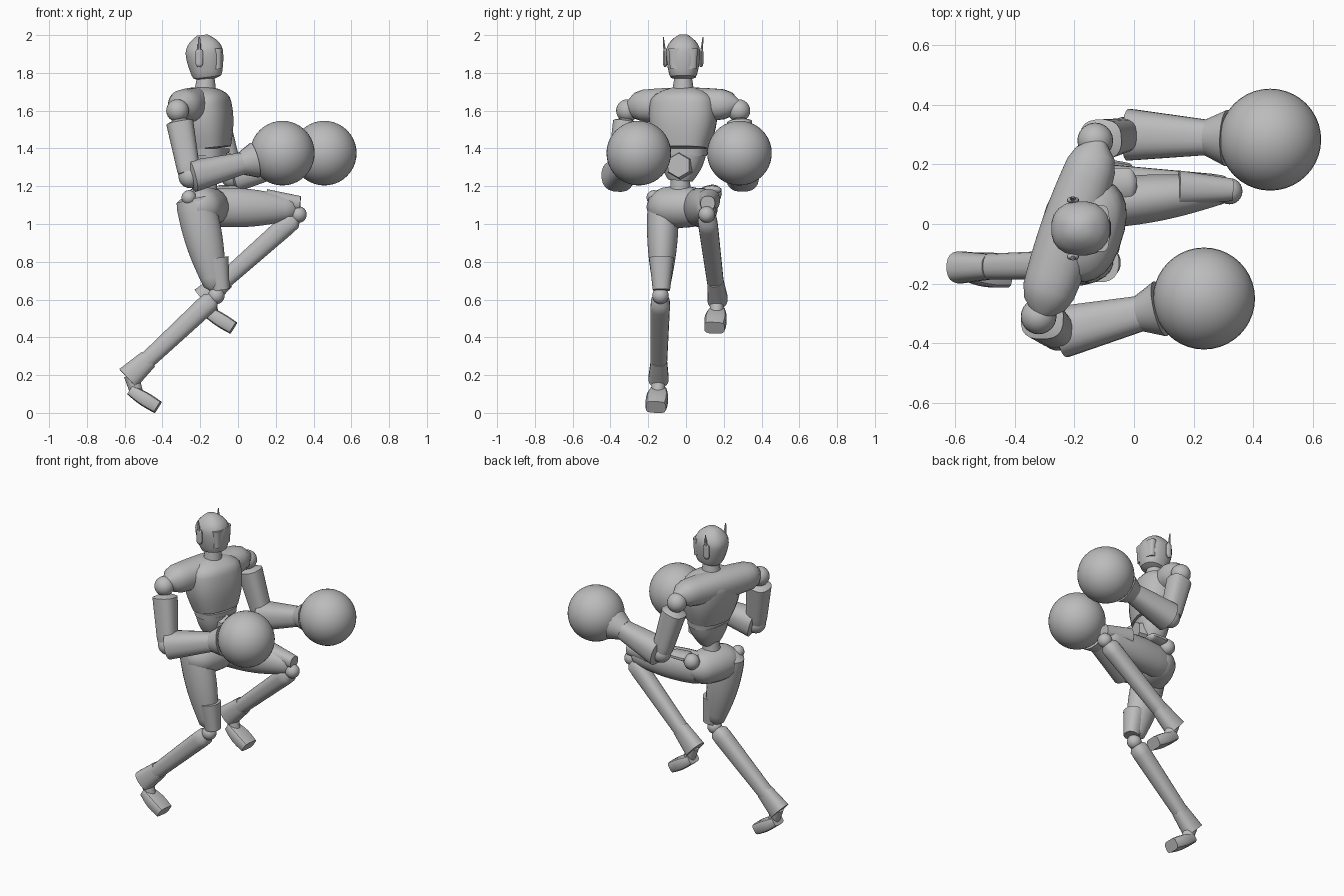
import bpy, bmesh, math
from mathutils import Vector, Matrix

cube = bpy.data.objects.get("Cube")
if cube:
    bpy.data.objects.remove(cube, do_unlink=True)

grey = bpy.data.materials.new("plain_grey")
grey.use_nodes = True
colour = (0.5, 0.5, 0.5, 1)
grey.diffuse_color = colour
grey.node_tree.nodes["Principled BSDF"].inputs["Base Color"].default_value = colour

FORWARD = Vector((1, 0, 0))
SIDEWAYS = Vector((0, 1, 0))
TWISTED = Matrix.Rotation(math.radians(-17), 3, 'Z') @ SIDEWAYS   # upper body turn


def finish(name, bm, angle):
    bmesh.ops.recalc_face_normals(bm, faces=bm.faces)
    mesh = bpy.data.meshes.new(name)
    bm.to_mesh(mesh)
    bm.free()
    mesh.materials.append(grey)
    obj = bpy.data.objects.new(name, mesh)
    bpy.context.collection.objects.link(obj)
    bpy.ops.object.select_all(action='DESELECT')
    obj.select_set(True)
    bpy.context.view_layer.objects.active = obj
    bpy.ops.object.shade_smooth_by_angle(angle=math.radians(angle))


def rounding(distance, length):
    """Quarter-circle narrowing near an end, never quite closing."""
    if distance >= length:
        return 1
    return max(0.3, math.sqrt(1 - (1 - distance / length) ** 2))


def limb(name, start, end, width_start, width_end, belly=0, flat=1, square=1,
         soft_start=0, soft_end=0, side=SIDEWAYS, sides=20, steps=14):
    """Tapered body from start to end; widths are half widths along side."""
    start, end = Vector(start), Vector(end)
    axis = (end - start).normalized()
    across = (side - axis * side.dot(axis)).normalized()
    through = axis.cross(across)
    bm = bmesh.new()
    rings = []
    for step in range(steps + 1):
        t = step / steps
        width = width_start + (width_end - width_start) * t + belly * math.sin(math.pi * t)
        width *= rounding(t, soft_start) * rounding(1 - t, soft_end)
        ring = []
        for i in range(sides):
            turn = math.tau * (i + 0.5) / sides
            c, s = math.cos(turn), math.sin(turn)
            c = math.copysign(abs(c) ** square, c)
            s = math.copysign(abs(s) ** square, s)
            point = start.lerp(end, t) + (across * c + through * s * flat) * width
            ring.append(bm.verts.new(point))
        rings.append(ring)
    for lower, upper in zip(rings, rings[1:]):
        for i in range(sides):
            bm.faces.new((lower[i - 1], lower[i], upper[i], upper[i - 1]))
    bm.faces.new(rings[0])
    bm.faces.new(rings[-1])
    finish(name, bm, 40)


def ball(name, centre, radius, segments=24):
    bm = bmesh.new()
    bmesh.ops.create_uvsphere(bm, u_segments=segments, v_segments=segments // 2,
                              radius=radius, matrix=Matrix.Translation(centre))
    finish(name, bm, 60)


# Head, visor and neck
limb("head", (-.16, -.015, 1.76), (-.19, -.015, 2), .065, .085, belly=.015, flat=1.1,
     square=.85, soft_start=.1, soft_end=.4)
limb("visor", (-.11, -.015, 1.82), (-.11, -.015, 1.93), .07, .078, flat=.36, square=.6)
limb("neck", (-.175, -.015, 1.66), (-.17, -.015, 1.79), .065, .045)

# Ear discs with a pointed fin on each
for label, sign in (("left", 1), ("right", -1)):
    ear = Vector((-.205, sign * .095 - .015, 1.88))
    drop = Vector((0, 0, .05))
    limb(label + "_ear", ear - drop, ear + drop, .012, .012, flat=1.7,
         soft_start=.2, soft_end=.2, sides=12)
    limb(label + "_ear_fin", ear, ear + drop * 2.2 + SIDEWAYS * sign * .01,
         .01, .003, flat=1.5, sides=6)

# Torso
limb("chest", (-.19, -.01, 1.725), (-.15, -.02, 1.4), .16, .14, belly=.03, flat=.75,
     square=.8, soft_start=.25, side=TWISTED, sides=24)
limb("belt", (-.15, -.02, 1.4), (-.15, -.02, 1.36), .135, .13, flat=.72,
     square=.8, side=TWISTED, sides=24)
limb("abdomen", (-.15, -.02, 1.37), (-.15, -.03, 1.23), .125, .065, belly=.01, flat=.78,
     square=.8, side=TWISTED, sides=24)
limb("waist", (-.16, -.03, 1.25), (-.17, -.03, 1.12), .05, .06)
limb("hexagon_plate", (-.09, -.03, 1.31), (-.04, -.04, 1.31), .075, .065,
     side=TWISTED, sides=6, steps=1)
limb("shoulders", (-.315, -.31, 1.625), (-.115, .28, 1.635), .082, .075, belly=.02,
     flat=.95, square=.9, soft_start=.15, soft_end=.15, side=FORWARD)


def arm(label, shoulder, elbow, glove):
    shoulder, elbow, glove = Vector(shoulder), Vector(elbow), Vector(glove)
    ball(label + "_shoulder_joint", shoulder, .06)
    limb(label + "_upper_arm", shoulder.lerp(elbow, .12), elbow, .068, .055,
         flat=1.08, square=.75, soft_start=.05, soft_end=.1)
    ball(label + "_elbow", elbow, .06)
    limb(label + "_forearm", elbow.lerp(glove, -.02), elbow.lerp(glove, .6), .09, .058,
         flat=.98, square=.8, soft_start=.08)
    limb(label + "_glove_cuff", elbow.lerp(glove, .56), elbow.lerp(glove, .7), .062, .095)
    ball(label + "_boxing_glove", glove, .171, segments=40)


arm("right", (-.32, -.31, 1.6), (-.255, -.365, 1.25), (.235, -.25, 1.375))
arm("left", (-.13, .28, 1.6), (-.03, .3, 1.25), (.457, .283, 1.375))

# Pelvis with hip caps
limb("pelvis", (-.23, -.2, 1.09), (-.12, .14, 1.09), .09, .085, belly=.03, flat=.95,
     soft_start=.25, soft_end=.25, side=FORWARD)
limb("left_hip_plate", (-.12, .13, 1.18), (.01, .14, 1.18), .06, .05, flat=.45,
     soft_start=.2, soft_end=.2, sides=10)
ball("left_hip_cap", (-.14, .14, 1.16), .05, segments=12)
ball("right_hip_cap", (-.26, -.17, 1.14), .04, segments=12)

# Thighs and knee guards
limb("right_thigh", (-.24, -.12, 1.17), (-.115, -.13, .64), .08, .04, belly=.02,
     flat=1.25, soft_start=.1, soft_end=.05)
limb("right_knee_guard", (-.115, -.13, .82), (-.09, -.13, .65), .066, .046, square=.85)
limb("left_thigh", (-.18, .06, 1.09), (.32, .115, 1.08), .08, .04, belly=.02,
     flat=1.25, soft_start=.1, soft_end=.05)
limb("left_knee_guard", (.15, .12, 1.125), (.33, .115, 1.11), .06, .038, square=.85)


def lower_leg(label, knee, ankle):
    """Shin, heel block, ankle and foot, set out from the knee and ankle."""
    knee, ankle = Vector(knee), Vector(ankle)
    heel = ankle + Vector((-.005, 0, -.08))
    toe = ankle + Vector((.14, -.015, -.17))
    ball(label + "_knee", knee, .044)
    limb(label + "_shin", knee, ankle, .053, .042, flat=1.05, square=.8, soft_start=.1)
    limb(label + "_heel_block", knee.lerp(ankle, .8), knee.lerp(ankle, 1.04),
         .042, .054, flat=1.25, square=.8)
    limb(label + "_ankle", ankle, heel.lerp(toe, .25), .04, .034)
    limb(label + "_foot", heel, toe, .042, .054, belly=.01, flat=.66, square=.5, sides=12)


lower_leg("right", (-.115, -.135, .62), (-.565, -.145, .2))
lower_leg("left", (.32, .11, 1.05), (-.165, .165, .62))
